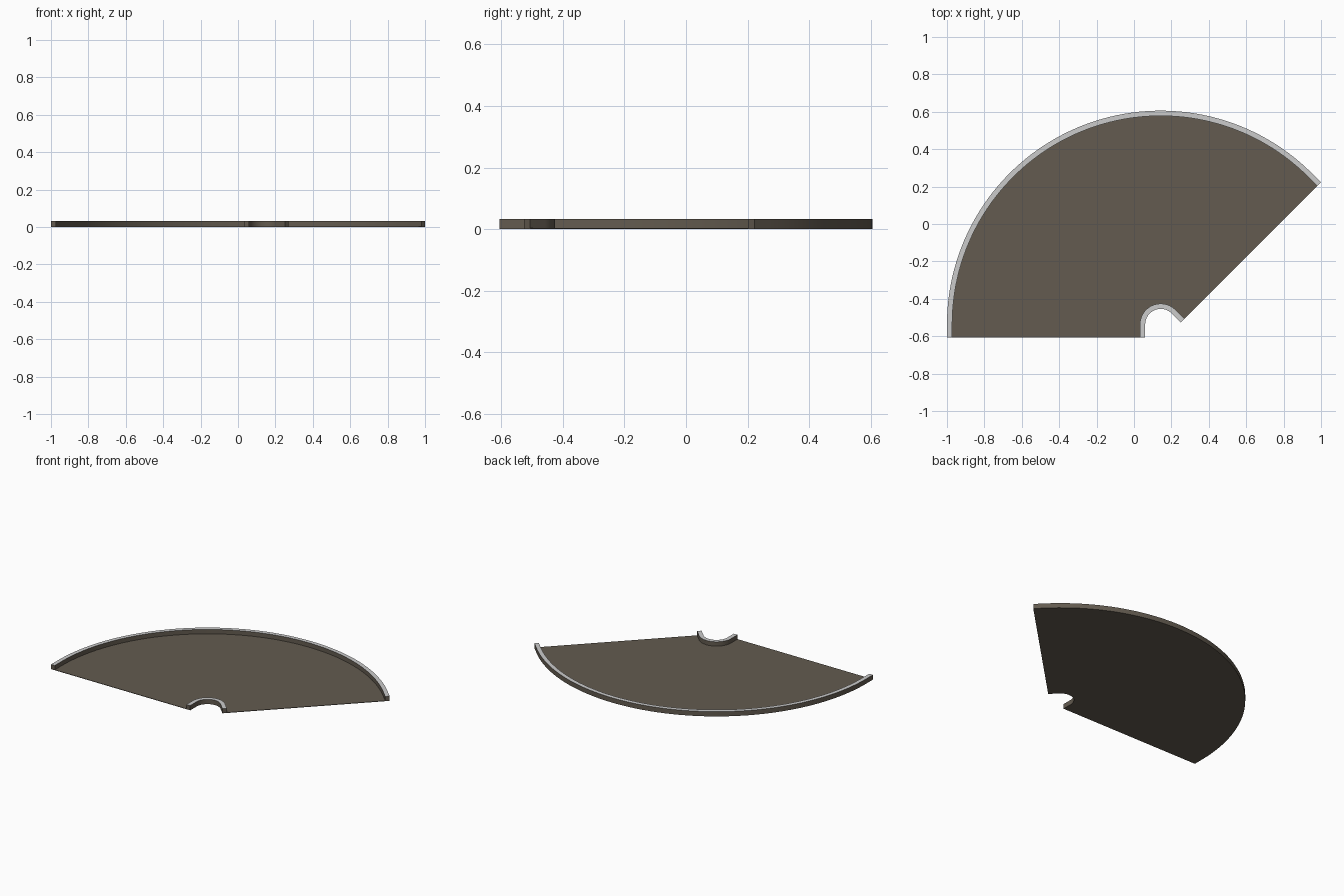
import bpy, bmesh
from math import sin, cos, radians

if "Cube" in bpy.data.objects:
    bpy.data.objects.remove(bpy.data.objects["Cube"])

CX, CY = 0.143, -0.537      # arc centre
R_OUT, R_HOLE = 1.143, 0.083
RIM = 0.028                 # rim width
EXT = 0.069                 # straight run past each end of the arc
HEIGHT, FLOOR = 0.033, 0.003
A0, A1 = 180, 45


def material(name, rgb):
    m = bpy.data.materials.new(name)
    m.diffuse_color = (*rgb, 1)
    m.use_nodes = True
    m.node_tree.nodes["Principled BSDF"].inputs["Base Color"].default_value = m.diffuse_color
    return m


brown = material("brown", (0.125, 0.105, 0.08))
grey = material("light_grey", (0.55, 0.55, 0.55))


def arc(r, n):
    """Arc from A0 to A1 with tangent straight ends."""
    pts = [(CX - r, CY - EXT)]
    for i in range(n + 1):
        a = radians(A0 + (A1 - A0) * i / n)
        pts.append((CX + r * cos(a), CY + r * sin(a)))
    a = radians(A1)
    pts.append((CX + r * cos(a) + EXT * sin(a), CY + r * sin(a) - EXT * cos(a)))
    return pts


def band(name, r_in, r_out, z0, z1, n, top_mat):
    """Solid strip between two concentric arcs."""
    bm = bmesh.new()
    rows = [[bm.verts.new((x, y, z)) for x, y in arc(r, n)]
            for r, z in ((r_in, z0), (r_out, z0), (r_out, z1), (r_in, z1))]
    for k in range(4):
        a, b = rows[k], rows[(k + 1) % 4]
        for i in range(len(a) - 1):
            f = bm.faces.new((a[i], a[i + 1], b[i + 1], b[i]))
            f.material_index = 1 if k == 2 else 0
    for end in (0, -1):
        bm.faces.new([row[end] for row in rows])
    bmesh.ops.recalc_face_normals(bm, faces=bm.faces)
    me = bpy.data.meshes.new(name)
    bm.to_mesh(me)
    bm.free()
    me.materials.append(brown)
    me.materials.append(top_mat)
    ob = bpy.data.objects.new(name, me)
    bpy.context.collection.objects.link(ob)
    bpy.context.view_layer.objects.active = ob
    ob.select_set(True)
    bpy.ops.object.shade_smooth_by_angle(angle=radians(30))
    ob.select_set(False)


# Thin floor panel between the two raised rims
band("floor_panel", R_HOLE + RIM, R_OUT - RIM, 0, FLOOR, 64, brown)
# Raised rims along the outer arc and the hole
band("outer_rim", R_OUT - RIM, R_OUT, 0, HEIGHT, 64, grey)
band("hole_rim", R_HOLE, R_HOLE + RIM, 0, HEIGHT, 64, grey)
